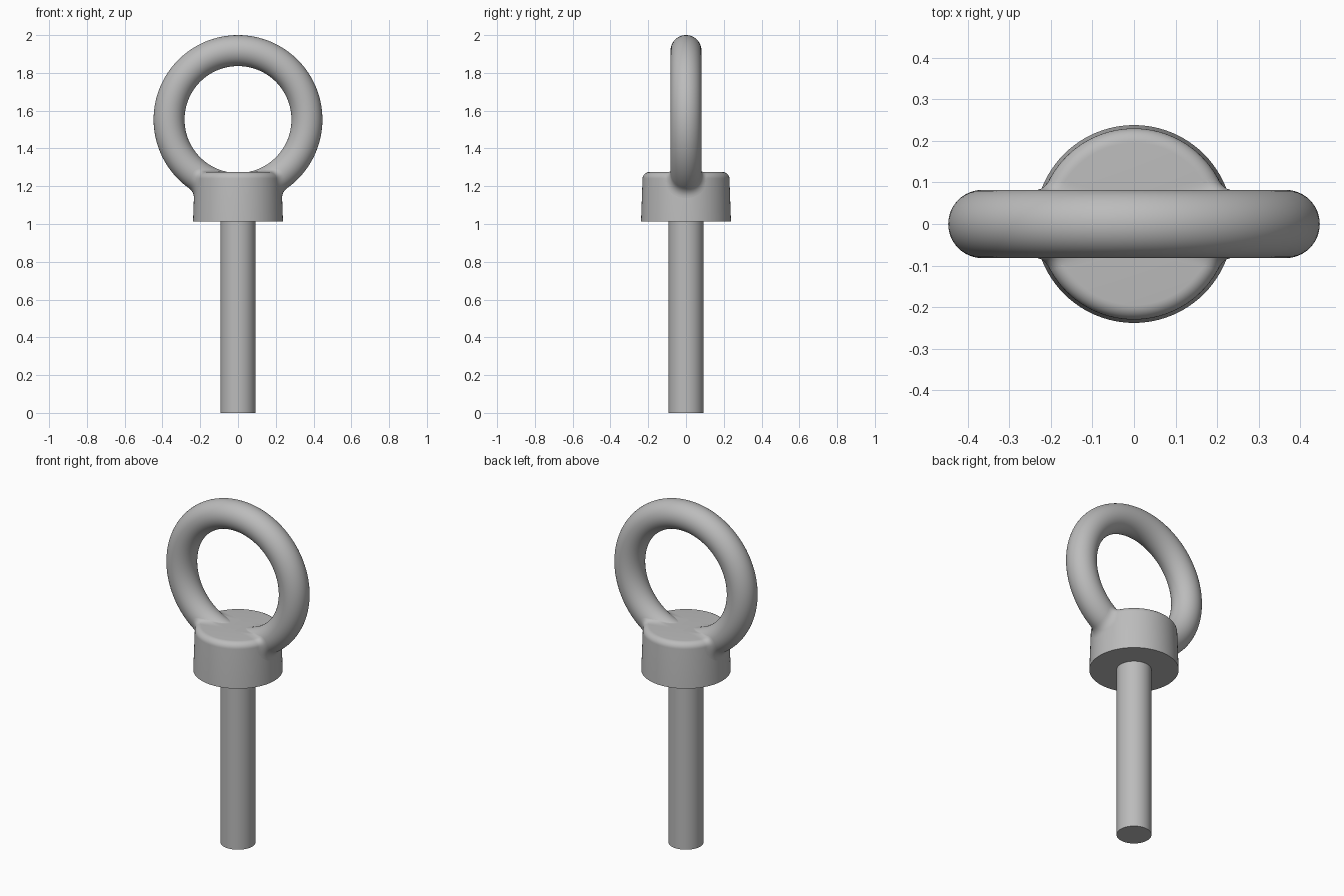
import bpy, bmesh, math
from mathutils import Vector

if "Cube" in bpy.data.objects:
    bpy.data.objects.remove(bpy.data.objects["Cube"])

steel = bpy.data.materials.new("grey steel")
steel.use_nodes = True
GREY = (0.5, 0.5, 0.5, 1)
steel.diffuse_color = GREY
steel.node_tree.nodes["Principled BSDF"].inputs["Base Color"].default_value = GREY

RING_Z, RING_R, TUBE_R = 1.553, 0.365, 0.082
BASE_Z, TOP_Z, BASE_R, SHOULDER_R, ROUND = 1.013, 1.275, 0.238, 0.23, 0.035


def finish(name, bm):
    bmesh.ops.remove_doubles(bm, verts=bm.verts, dist=1e-6)
    bmesh.ops.recalc_face_normals(bm, faces=bm.faces)
    mesh = bpy.data.meshes.new(name)
    bm.to_mesh(mesh)
    bm.free()
    mesh.materials.append(steel)
    obj = bpy.data.objects.new(name, mesh)
    bpy.context.collection.objects.link(obj)
    bpy.ops.object.select_all(action='DESELECT')
    obj.select_set(True)
    bpy.context.view_layer.objects.active = obj
    bpy.ops.object.shade_smooth_by_angle(angle=math.radians(35))
    return obj


def lathe(name, profile, steps=96):
    bm = bmesh.new()
    verts = [bm.verts.new((r, 0, z)) for r, z in profile]
    edges = [bm.edges.new(pair) for pair in zip(verts, verts[1:])]
    bmesh.ops.spin(bm, geom=verts + edges, cent=(0, 0, 0), axis=(0, 0, 1),
                   angle=math.tau, steps=steps, use_merge=True)
    return finish(name, bm)


def grid(name, rows):
    """Skin closed rows of points."""
    bm = bmesh.new()
    rings = [[bm.verts.new(p) for p in row] for row in rows]
    for a, b in zip(rings, rings[1:]):
        for i in range(len(a)):
            j = (i + 1) % len(a)
            bm.faces.new((a[i], a[j], b[j], b[i]))
    return finish(name, bm)


def ring_point(u, v, extra=0):
    """u is measured from the lowest point of the ring, v around the tube."""
    t = TUBE_R + extra
    d = RING_R + t * math.cos(v)
    return Vector((d * math.sin(u), t * math.sin(v), RING_Z - d * math.cos(u)))


def in_collar(p):
    if p.z > TOP_Z:
        return False
    bend = TOP_Z - ROUND
    if p.z < bend:
        limit = BASE_R + (SHOULDER_R - BASE_R) * (p.z - BASE_Z) / (bend - BASE_Z)
    else:
        limit = SHOULDER_R - ROUND + math.sqrt(ROUND ** 2 - (p.z - bend) ** 2)
    return math.hypot(p.x, p.y) < limit


def exit_angle(v, extra=0):
    low, high = 0, math.pi / 2
    for _ in range(40):
        mid = (low + high) / 2
        if in_collar(ring_point(mid, v, extra)):
            low = mid
        else:
            high = mid
    return low


# Shank
lathe("shank", [(0, 0), (0.093, 0), (0.093, BASE_Z + 0.01), (0, BASE_Z + 0.01)])

# Tapered collar with rounded top rim
rim = [(SHOULDER_R - ROUND + ROUND * math.cos(a), TOP_Z - ROUND + ROUND * math.sin(a))
       for a in (math.pi / 2 * i / 8 for i in range(9))]
lathe("collar", [(0, BASE_Z), (BASE_R, BASE_Z)] + rim + [(0, TOP_Z)])

# Lifting ring
bpy.ops.mesh.primitive_torus_add(major_radius=RING_R, minor_radius=TUBE_R,
                                 major_segments=128, minor_segments=48,
                                 location=(0, 0, RING_Z), rotation=(math.pi / 2, 0, 0))
ring = bpy.context.object
ring.name = "lifting_ring"
ring.data.materials.append(steel)
bpy.ops.object.transform_apply(location=True, rotation=True, scale=True)
bpy.ops.object.shade_smooth_by_angle(angle=math.radians(35))

# Small fillets where the ring enters the collar
for side, label in ((1, "left"), (-1, "right")):
    columns = []
    for i in range(96):
        v = math.tau * i / 96
        size = 0.03
        if math.cos(v) < 0:
            size = min(size, 0.086 / -math.cos(v) - TUBE_R)
        u = exit_angle(v)
        on_ring = ring_point(u + size / RING_R, v)
        corner = ring_point(u, v)
        on_collar = ring_point(exit_angle(v, size), v, size)
        column = []
        for k in range(9):
            t = k / 8
            p = on_ring * (1 - t) ** 2 + corner * 2 * t * (1 - t) + on_collar * t * t
            column.append((p.x * side, p.y, p.z))
        columns.append(column)
    grid(label + "_fillet", list(zip(*columns)))
